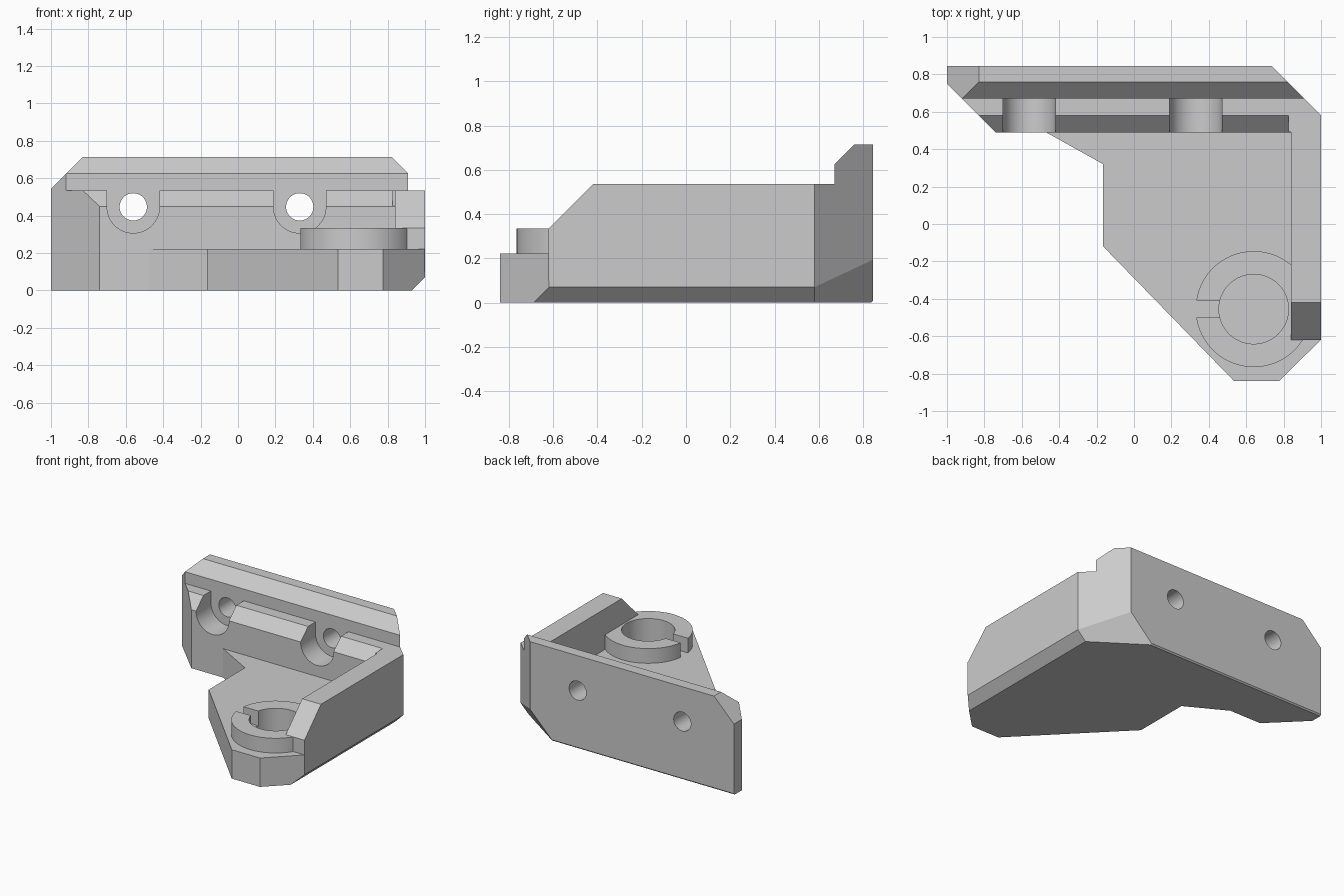
import bpy
import bmesh
import math
from mathutils import Vector

if "Cube" in bpy.data.objects:
    bpy.data.objects.remove(bpy.data.objects["Cube"], do_unlink=True)

grey = bpy.data.materials.new("plain grey")
grey.use_nodes = True
colour = (0.6, 0.6, 0.6, 1)
grey.diffuse_color = colour
grey.node_tree.nodes["Principled BSDF"].inputs["Base Color"].default_value = colour


def prism(name, outline, axis, low, high):
    """Extrude a 2D outline along an axis: x takes (y, z), y takes (x, z), z takes (x, y)."""
    place = {"x": lambda a, b, d: (d, a, b),
             "y": lambda a, b, d: (a, d, b),
             "z": lambda a, b, d: (a, b, d)}[axis]
    bm = bmesh.new()
    face = bm.faces.new([bm.verts.new(place(a, b, low)) for a, b in outline])
    top = bmesh.ops.extrude_face_region(bm, geom=[face])["geom"]
    shift = Vector(place(0, 0, high - low))
    bmesh.ops.translate(bm, vec=shift, verts=[v for v in top if isinstance(v, bmesh.types.BMVert)])
    bmesh.ops.recalc_face_normals(bm, faces=bm.faces)
    mesh = bpy.data.meshes.new(name)
    bm.to_mesh(mesh)
    bm.free()
    mesh.materials.append(grey)
    obj = bpy.data.objects.new(name, mesh)
    bpy.context.collection.objects.link(obj)
    return obj


def circle(cx, cy, r, n=64, start=0.0, sweep=math.tau):
    return [(cx + r * math.cos(start + sweep * i / n),
             cy + r * math.sin(start + sweep * i / n)) for i in range(n)]


def box(x0, x1, y0, y1):
    return [(x0, y0), (x1, y0), (x1, y1), (x0, y1)]


def combine(target, other, operation):
    mod = target.modifiers.new(operation.lower(), "BOOLEAN")
    mod.operation = operation
    mod.solver = "EXACT"
    mod.object = other
    bpy.context.view_layer.objects.active = target
    bpy.ops.object.modifier_apply(modifier=mod.name)
    bpy.data.objects.remove(other, do_unlink=True)


def trim(obj, cuts):
    """Slice off everything on the normal side of each plane and cap the opening."""
    bm = bmesh.new()
    bm.from_mesh(obj.data)
    for point, normal in cuts:
        cut = bmesh.ops.bisect_plane(bm, geom=bm.verts[:] + bm.edges[:] + bm.faces[:],
                                     plane_co=point, plane_no=normal, clear_outer=True)
        edges = [e for e in cut["geom_cut"] if isinstance(e, bmesh.types.BMEdge)]
        bmesh.ops.holes_fill(bm, edges=edges, sides=0)
    bmesh.ops.recalc_face_normals(bm, faces=bm.faces)
    bm.to_mesh(obj.data)
    bm.free()


# Back plate with stepped, bevelled front
bracket = prism("mounting_bracket", [
    (0.49, -0.1), (0.845, -0.1), (0.845, 0.715), (0.76, 0.715),
    (0.67, 0.625), (0.67, 0.535), (0.58, 0.535), (0.49, 0.45)], "x", -1, 1.1)
trim(bracket, [((-1, 0.75, 0), (-1, -1, 0)), ((-1, 0, 0.545), (-1, 0, 1))])

# Floor plate, side wall, corner block and ring
floor = prism("floor_plate", [
    (1.1, -0.52), (1.1, 0.6), (-0.47, 0.6), (-0.47, 0.49), (-0.165, 0.32),
    (-0.165, -0.12), (0.535, -0.84), (0.775, -0.84)], "z", -0.15, 0.222)
side_wall = prism("side_wall", [
    (-0.62, 0.1), (0.55, 0.1), (0.55, 0.535), (-0.42, 0.535), (-0.62, 0.335)], "x", 0.84, 1.15)
corner = prism("corner_block", box(0.825, 1.2, 0.492, 0.62), "z", 0.15, 0.535)
ring = prism("ring", circle(0.64, -0.455, 0.31, 96), "z", 0.12, 0.335)
for part in (floor, side_wall, corner, ring):
    combine(bracket, part, "UNION")

# Outer faces and corner bevels
trim(bracket, [
    ((0, 0, 0), (0, 0, -1)),
    ((1, 0, 0), (1, 0, 0)),
    ((1, 0.58, 0), (1, 1, 0)),
    ((0.93, 0, 0), (1, 0, -1)),
    ((0.93, 0.58, 0), (0.68, 1, -0.68)),
    ((0, 0.845, 0.01), (0, 1, -1))])

# Screw holes with open-topped recesses
for x in (-0.56, 0.33):
    recess = circle(x, 0.447, 0.14, 32, math.pi, math.pi)
    recess += [(x + 0.14, 0.447), (x + 0.14, 0.535), (x - 0.14, 0.535)]
    # Keep the recess just clear of the upper lip
    combine(bracket, prism("recess", recess, "y", 0.4, 0.67), "DIFFERENCE")
    combine(bracket, prism("screw_hole", circle(x, 0.447, 0.073, 48), "y", 0.3, 1), "DIFFERENCE")

# Blind bore and slit in the ring
combine(bracket, prism("bore", circle(0.64, -0.455, 0.186, 96), "z", 0.02, 0.6), "DIFFERENCE")
combine(bracket, prism("slit", box(0.3, 0.5, -0.5, -0.41), "z", 0.222, 0.6), "DIFFERENCE")

# Smooth only the round walls
bpy.ops.object.select_all(action="DESELECT")
bracket.select_set(True)
bpy.context.view_layer.objects.active = bracket
bpy.ops.object.shade_smooth_by_angle(angle=math.radians(20))
